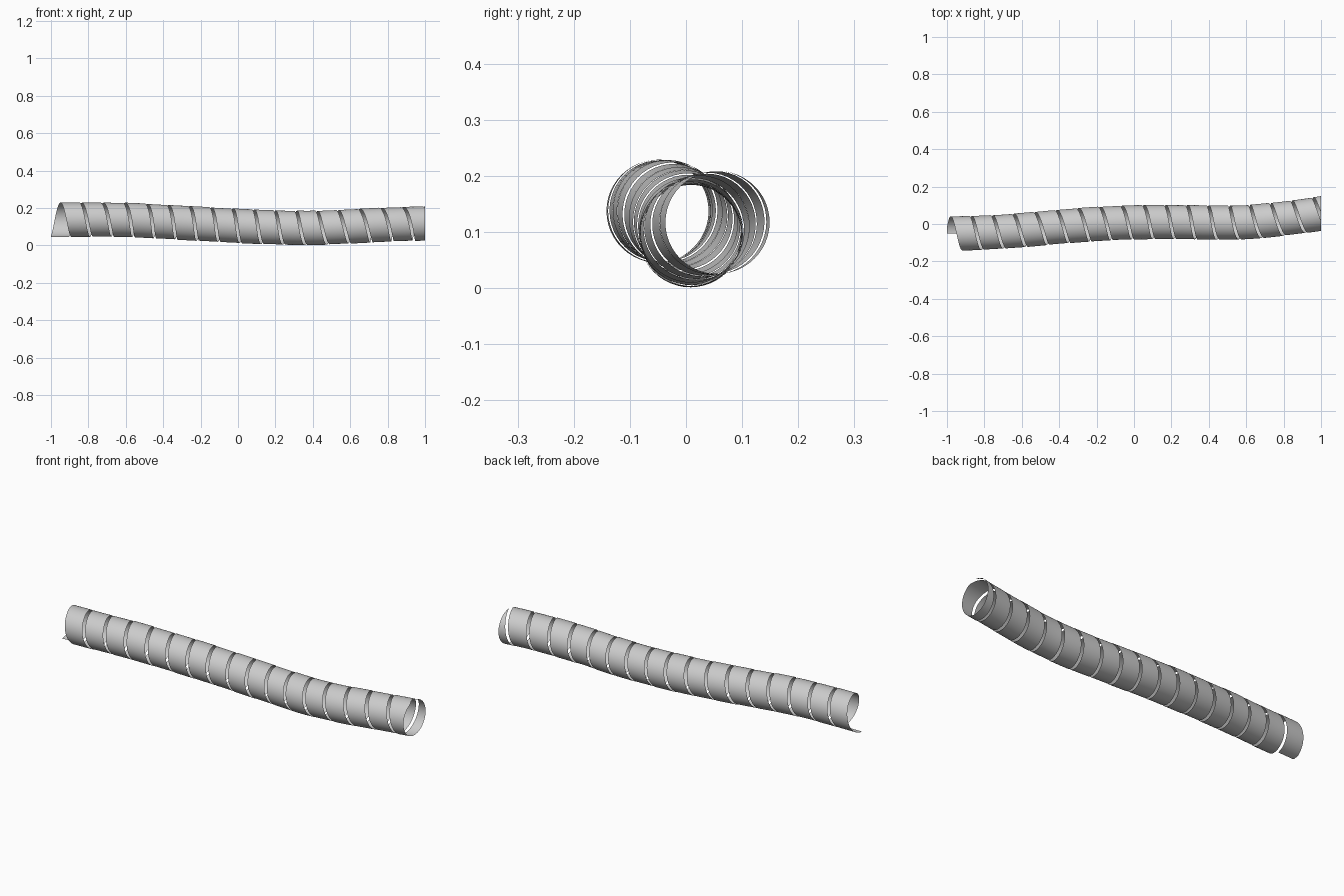
import bpy, bmesh, math
from mathutils import Vector

if "Cube" in bpy.data.objects:
    bpy.data.objects.remove(bpy.data.objects["Cube"])

# Centre line of the gently bent tube: (x, y, z)
PATH = [(-1.2, -0.06, 0.135), (-1.0, -0.052, 0.136), (-0.8, -0.046, 0.137),
        (-0.6, -0.033, 0.136), (-0.4, -0.015, 0.126), (-0.2, 0.0, 0.115),
        (0.0, 0.009, 0.104), (0.2, 0.011, 0.096), (0.4, 0.008, 0.093),
        (0.6, 0.010, 0.101), (0.8, 0.029, 0.111), (1.0, 0.056, 0.117),
        (1.2, 0.088, 0.12)]
RADIUS, PITCH, WIDTH = 0.091, 0.1148, 0.100
START, TURNS, STEPS, ACROSS = -1.006, 18.6, 48, 4


def centre(x):
    """Smooth interpolation along the evenly spaced path points."""
    f = (x + 1.2) / 0.2
    i = max(0, min(len(PATH) - 2, int(f)))
    t = f - i
    p = [Vector(PATH[max(0, min(len(PATH) - 1, i + k))]) for k in (-1, 0, 1, 2)]
    m1, m2 = (p[2] - p[0]) / 2, (p[3] - p[1]) / 2
    v = ((2*t**3 - 3*t*t + 1) * p[1] + (t**3 - 2*t*t + t) * m1
         + (3*t*t - 2*t**3) * p[2] + (t**3 - t*t) * m2)
    v.x = x
    return v


def surface(x, angle, radius):
    """Point on the tube; the angle runs bottom, back, top, front."""
    tangent = (centre(x + 0.02) - centre(x - 0.02)).normalized()
    back = Vector((0, 0, 1)).cross(tangent).normalized()
    up = tangent.cross(back)
    return centre(x) + radius * (back * math.sin(angle) - up * math.cos(angle))


# Spiral ribbon
bm = bmesh.new()
rows = []
for i in range(int(TURNS * STEPS) + 1):
    turn = i / STEPS
    row = []
    for j in range(ACROSS + 1):
        x = START + PITCH * turn + WIDTH * j / ACROSS
        r = RADIUS + 0.001 * math.sin(turn * 2.3)
        row.append(bm.verts.new(surface(x, turn * math.tau, r)))
    rows.append(row)
for a, b in zip(rows, rows[1:]):
    for j in range(ACROSS):
        bm.faces.new((a[j], a[j + 1], b[j + 1], b[j]))

# Square off both ends
for side in (-1, 1):
    bmesh.ops.bisect_plane(bm, geom=bm.verts[:] + bm.edges[:] + bm.faces[:],
                           plane_co=(side, 0, 0), plane_no=(side, 0, 0),
                           clear_outer=True)
bmesh.ops.recalc_face_normals(bm, faces=bm.faces)
mesh = bpy.data.meshes.new("spiral_wrap")
bm.to_mesh(mesh)
bm.free()
wrap = bpy.data.objects.new("spiral_wrap", mesh)
bpy.context.collection.objects.link(wrap)
for poly in mesh.polygons:
    poly.use_smooth = True
